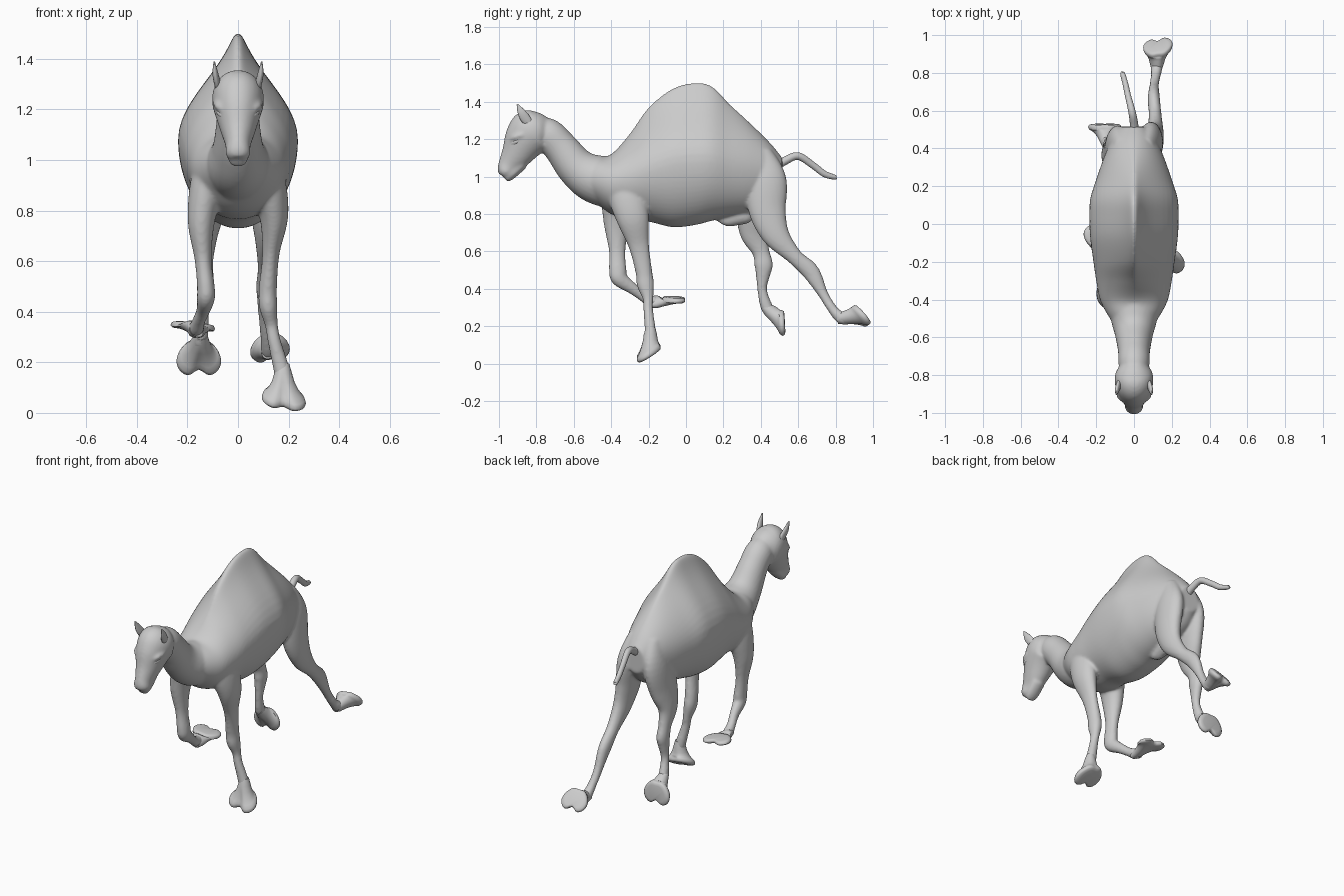
import bpy, bmesh, math
from mathutils import Vector

N = 28  # vertices per ring


def spline(rows, steps=6):
    """Catmull-Rom interpolation of any tuples."""
    out = []
    pts = [rows[0]] + list(rows) + [rows[-1]]
    for i in range(1, len(pts) - 2):
        a, b, c, d = pts[i - 1:i + 3]
        for s in range(steps):
            t = s / steps
            out.append([0.5 * (2 * q + (r - p) * t + (2 * p - 5 * q + 4 * r - w) * t * t
                               + (3 * q - p - 3 * r + w) * t ** 3)
                        for p, q, r, w in zip(a, b, c, d)])
    return out + [list(rows[-1])]


def skin(bm, rings):
    """Closed surface through equal-sized rings."""
    vs = [[bm.verts.new(p) for p in ring] for ring in rings]
    n = len(vs[0])
    faces = [bm.faces.new((a[i], a[(i + 1) % n], b[(i + 1) % n], b[i]))
             for a, b in zip(vs, vs[1:]) for i in range(n)]
    faces += [bm.faces.new(vs[0][::-1]), bm.faces.new(vs[-1])]
    bmesh.ops.recalc_face_normals(bm, faces=faces)


def limb(bm, rows, steps=6):
    """Tube with elliptical sections: x, y, z, half width, half depth."""
    rows = spline(rows, steps)
    cs = [Vector(r[:3]) for r in rows]
    rings = []
    for i, r in enumerate(rows):
        t = (cs[min(i + 1, len(cs) - 1)] - cs[max(i - 1, 0)]).normalized()
        s = Vector((1, 0, 0))
        s = (s - t * s.dot(t)).normalized()
        u = t.cross(s)
        rings.append([cs[i] + s * r[3] * math.cos(a) + u * r[4] * math.sin(a)
                      for a in (2 * math.pi * k / N for k in range(N))])
    skin(bm, rings)


def finish(name, bm, angle=180):
    me = bpy.data.meshes.new(name)
    bm.to_mesh(me)
    bm.free()
    me.polygons.foreach_set("use_smooth", [True] * len(me.polygons))
    me.set_sharp_from_angle(angle=math.radians(angle))
    ob = bpy.data.objects.new(name, me)
    bpy.context.collection.objects.link(ob)
    return ob


def foot(name, ankle, sole, toe, half_len, half_wid, side=(1, 0, 0), r=0.036):
    """Splayed two-toed pad flaring from the ankle to a thick notched sole."""
    A, C, F, S = Vector(ankle), Vector(sole), Vector(toe).normalized(), Vector(side).normalized()
    axis = (C - A).normalized()
    nrm = F.cross(S).normalized()
    if nrm.dot(axis) < 0:
        nrm = -nrm
    fa = (F - axis * F.dot(axis)).normalized()
    sa = (S - axis * S.dot(axis)).normalized()
    rings = []
    # position along the axis, spread towards the sole outline, shift along sole normal, scale
    for t, k, lift, size in ((-.25, 0, 0, .7), (.1, 0, 0, 1), (.35, .15, 0, 1.03), (.58, .4, -.003, 1.03),
                             (.78, .7, -.008, 1.02), (.92, .93, -.016, 1), (1, 1, -.011, 1.02),
                             (1, 1, -.002, 1), (1, 1, .004, .92), (1, 1, .007, .7)):
        ring = []
        for i in range(40):
            a = 2 * math.pi * i / 40
            c, s = math.cos(a), math.sin(a)
            x = half_wid * s * (0.85 + 0.15 * c)
            f = half_len * c
            f -= half_len * (.42 if c > 0 else -.15) * math.exp(-(x / (half_wid * 0.28)) ** 2)
            off = ((fa * c + sa * s) * r).lerp(F * f + S * x, k)
            ring.append(A.lerp(C, t) + off * size + nrm * lift)
        rings.append(ring)
    bm = bmesh.new()
    skin(bm, rings)
    finish(name, bm, 60)


# Trunk with hump: y, half width, top, bottom, widest height, hump sharpness
trunk = [(-.56, .085, 1.09, .93, 1.0, 1), (-.48, .14, 1.105, .86, .98, 1),
         (-.40, .18, 1.12, .80, .97, 1), (-.30, .2, 1.23, .77, .99, 2),
         (-.20, .215, 1.37, .76, 1.03, 3.5), (-.07, .232, 1.472, .73, 1.07, 4.4),
         (.05, .237, 1.502, .742, 1.08, 4.8), (.14, .23, 1.482, .765, 1.08, 4.4),
         (.235, .2, 1.387, .785, 1.06, 3), (.35, .16, 1.28, .81, 1.04, 1.8),
         (.45, .115, 1.18, .86, 1.03, 1.2), (.515, .065, 1.1, .94, 1.02, 1)]
bm = bmesh.new()
rings = []
for y, w, top, bot, mid, p in spline(trunk):
    ring = []
    for k in range(64):
        a = 2 * math.pi * k / 64
        c, s = math.cos(a), math.sin(a)
        h, e = (top - mid, p) if s > 0 else (mid - bot, 1)
        ring.append((w * (.72 * math.copysign(abs(c) ** e, c) + .28 * c), y, mid + h * s))
    rings.append(ring)
skin(bm, rings)

# Neck
limb(bm, [(0, -.36, .96, .13, .14), (0, -.49, .99, .125, .13), (0, -.585, 1.05, .1, .107),
          (0, -.67, 1.155, .085, .092), (0, -.74, 1.225, .082, .088), (0, -.82, 1.25, .06, .07)])
# Head, muzzle and lower lip
limb(bm, [(0, -.735, 1.275, .05, .05), (0, -.775, 1.262, .09, .093), (0, -.82, 1.24, .103, .126),
          (0, -.86, 1.195, .094, .115), (0, -.905, 1.12, .07, .085), (0, -.945, 1.06, .05, .062),
          (0, -.968, 1.022, .048, .046), (0, -.978, 1.003, .03, .027)])
limb(bm, [(0, -.88, 1.07, .045, .035), (0, -.935, 1.01, .042, .026), (0, -.963, .983, .028, .016)])

# Brow ridges
for s in (-1, 1):
    limb(bm, [(s * .045, -.94, 1.19, .01, .01), (s * .07, -.915, 1.212, .02, .016),
              (s * .087, -.87, 1.225, .014, .014)])

# Legs: right front planted, left front folded, right hind stretched, left hind lifted
limb(bm, [(.09, -.33, 1.04, .05, .07), (.118, -.32, .92, .068, .1), (.142, -.285, .78, .057, .088),
          (.13, -.252, .63, .034, .055), (.118, -.225, .49, .036, .045), (.12, -.216, .42, .036, .046),
          (.132, -.203, .35, .026, .029), (.142, -.202, .29, .026, .026),
          (.165, -.193, .2, .031, .029), (.178, -.19, .15, .034, .032)])
limb(bm, [(-.09, -.35, 1.04, .05, .07), (-.118, -.355, .92, .068, .1), (-.145, -.37, .76, .054, .072),
          (-.138, -.368, .61, .034, .045), (-.127, -.365, .5, .035, .047), (-.127, -.355, .455, .036, .044),
          (-.138, -.29, .405, .027, .032), (-.155, -.235, .363, .026, .027),
          (-.165, -.19, .335, .031, .032), (-.172, -.15, .325, .032, .032)])
limb(bm, [(.06, .38, 1.12, .05, .08), (.085, .425, .98, .062, .112), (.1, .435, .82, .056, .1),
          (.112, .48, .69, .045, .074), (.112, .575, .578, .034, .044), (.105, .655, .505, .033, .047),
          (.105, .69, .455, .03, .042), (.107, .735, .37, .025, .027), (.115, .785, .29, .026, .026),
          (.12, .83, .245, .032, .033), (.122, .86, .243, .032, .032)])
limb(bm, [(-.06, .38, 1.12, .05, .08), (-.085, .41, .98, .062, .112), (-.105, .375, .82, .057, .11),
          (-.127, .365, .7, .046, .078), (-.132, .4, .6, .034, .047), (-.13, .415, .53, .034, .05),
          (-.132, .412, .48, .03, .04), (-.137, .407, .4, .024, .026), (-.145, .425, .32, .028, .032),
          (-.15, .45, .27, .032, .032)])
# Underbelly bulge between the hind legs
limb(bm, [(0, .17, .8, .02, .03), (0, .22, .775, .03, .04), (0, .28, .79, .042, .05),
          (0, .32, .79, .038, .042), (0, .345, .8, .02, .03)])

body = finish("body", bm)
m = body.modifiers.new("fuse", 'REMESH')
m.mode, m.voxel_size, m.use_smooth_shade = 'VOXEL', 0.008, True
m = body.modifiers.new("blend", 'SMOOTH')
m.factor, m.iterations = 0.5, 10

# Feet
foot("front_right_foot", (.178, -.19, .165), (.18, -.195, .05), (0, -.83, -.5), .082, .1, (1, 0, -.16))
foot("front_left_foot", (-.168, -.175, .328), (-.178, -.065, .35), (0, 1, -.05), .07, .1, (1, 0, -.1))
foot("hind_right_foot", (.12, .835, .243), (.125, .94, .262), (0, .63, -.75), .075, .09, (1, .15, .1))
foot("hind_left_foot", (-.148, .44, .29), (-.155, .522, .218), (0, .05, -1), .078, .1)

# Tail
bm = bmesh.new()
limb(bm, [(0, .47, 1.05, .026, .026), (0, .53, 1.085, .022, .022), (-.012, .6, 1.11, .019, .02),
          (-.032, .68, 1.06, .016, .018), (-.045, .74, 1.015, .015, .017),
          (-.06, .795, .997, .013, .013), (-.062, .805, .996, .005, .005)])
finish("tail", bm)

# Ears and eyes
for s, side in ((-1, "left"), (1, "right")):
    bm = bmesh.new()
    limb(bm, [(s * .075, -.83, 1.275, .012, .02), (s * .083, -.858, 1.31, .013, .026),
              (s * .09, -.88, 1.345, .011, .021), (s * .094, -.902, 1.388, .003, .004)])
    finish(side + "_ear", bm)
    bm = bmesh.new()
    limb(bm, [(s * .042, -.944, 1.158, .003, .003), (s * .058, -.927, 1.175, .011, .012),
              (s * .074, -.905, 1.188, .011, .012), (s * .084, -.88, 1.197, .003, .003)])
    finish(side + "_eye", bm)
